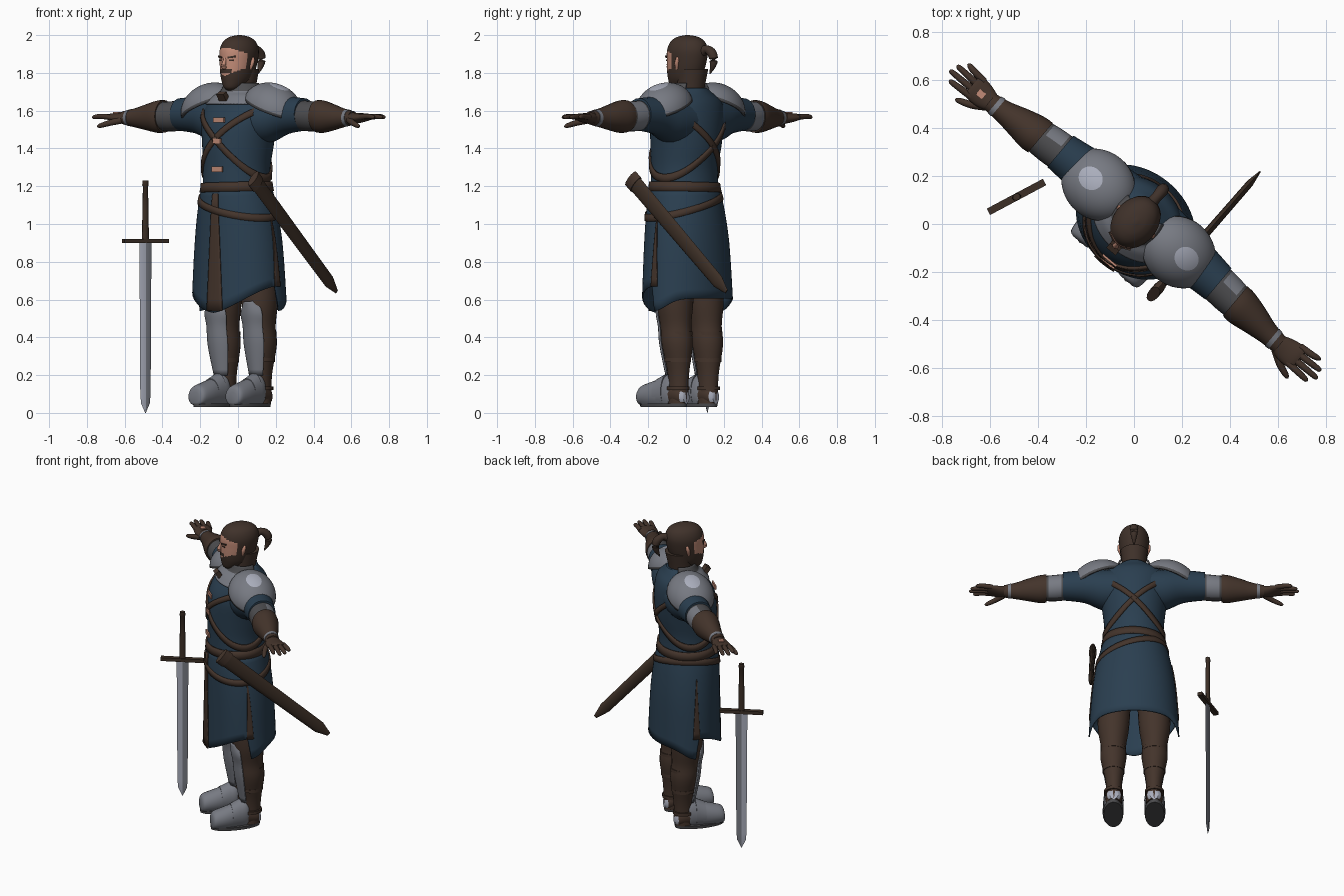
import bpy, bmesh, math
from math import sin, cos, pi, radians
from mathutils import Matrix, Vector

cube = bpy.data.objects.get("Cube")
if cube:
    bpy.data.objects.remove(cube, do_unlink=True)


def material(name, *rgb):
    m = bpy.data.materials.new(name)
    m.use_nodes = True
    m.diffuse_color = (*rgb, 1)
    m.node_tree.nodes["Principled BSDF"].inputs["Base Color"].default_value = (*rgb, 1)
    return m


BLUE = material("blue cloth", .023, .049, .08)
LEATHER = material("brown leather", .057, .034, .024)
HAIR = material("dark brown hair", .05, .031, .023)
SKIN = material("skin", .54, .26, .185)
STEEL = material("steel", .185, .195, .225)
BRIGHT = material("bright steel", .4, .42, .5)
DARK = material("dark steel", .075, .075, .08)
WOOD = material("dark wood", .045, .028, .019)

TURN = Matrix.Rotation(radians(-40), 4, 'Z')
SWORD = Matrix.Translation((-.49, .113, 0)) @ Matrix.Rotation(radians(28), 4, 'Z')
parts = []


def finish(name, bm, mats, rule=None, xf=TURN, thick=0):
    """Colour, place and register one part."""
    bmesh.ops.recalc_face_normals(bm, faces=bm.faces)
    if rule:
        for f in bm.faces:
            f.material_index = rule(f.calc_center_median())
    me = bpy.data.meshes.new(name)
    bm.to_mesh(me)
    bm.free()
    me.transform(xf)
    for m in mats:
        me.materials.append(m)
    ob = bpy.data.objects.new(name, me)
    bpy.context.collection.objects.link(ob)
    if thick:
        mod = ob.modifiers.new("thickness", 'SOLIDIFY')
        mod.thickness, mod.offset = thick, 0
    parts.append(ob)


def sheet(name, rows, mats, closed=True, caps=True, **kw):
    """Skin rows of points with quads."""
    bm = bmesh.new()
    grid = [[bm.verts.new(p) for p in row] for row in rows]
    for a, b in zip(grid, grid[1:]):
        n = len(a)
        for i in range(n if closed else n - 1):
            j = (i + 1) % n
            bm.faces.new((a[i], a[j], b[j], b[i]))
    if closed and caps:
        bm.faces.new(grid[0])
        bm.faces.new(grid[-1])
    finish(name, bm, mats, **kw)


def dense(rings, k=4):
    """Smoothly fill in rings between the given ones."""
    out = []
    for i in range(len(rings) - 1):
        quad = [rings[max(0, min(len(rings) - 1, i + d))] for d in (-1, 0, 1, 2)]
        for s in range(k):
            t = s / k
            out.append(tuple(b + t * (c - a + t * (2*a - 5*b + 4*c - d + t * (3*b - 3*c + d - a))) / 2
                             for a, b, c, d in zip(*quad)))
    return out + [tuple(rings[-1])]


AXES = {'x': lambda t, u, v: (t, u, v), 'y': lambda t, u, v: (u, t, v), 'z': lambda t, u, v: (u, v, t)}


def loft(name, axis, rings, mats, side=1, n=24, k=4, arc=None, grow=0, floor=0, **kw):
    """Rings are (position, centre u, centre v, radius u, radius v)."""
    lo, hi = arc or (0, 2 * pi)
    angles = [lo + (hi - lo) * i / n for i in range(n + 1 if arc else n)]
    rows = []
    for t, u, v, ru, rv in dense(rings, k):
        pts = [AXES[axis](t, u + (ru + grow) * cos(a), v + (rv + grow) * sin(a)) for a in angles]
        rows.append([(side * x, y, max(z, floor)) for x, y, z in pts])
    sheet(name, rows, mats, closed=not arc, **kw)


def tube(name, points, mat, side=1, n=10):
    """Tapered tube through (x, y, z, radius) points."""
    path = dense(points)
    rows = []
    for i, p in enumerate(path):
        a, b = path[max(i - 1, 0)], path[min(i + 1, len(path) - 1)]
        q = (Vector(b[:3]) - Vector(a[:3])).to_track_quat('Z', 'Y')
        rows.append([Vector(p[:3]) + q @ Vector((cos(r), sin(r), 0)) * p[3]
                     for r in (2 * pi * j / n for j in range(n))])
    sheet(name, [[(side * v.x, v.y, v.z) for v in r] for r in rows], [mat])


def box(name, loc, size, mat, rot=None, xf=TURN):
    bm = bmesh.new()
    bmesh.ops.create_cube(bm, size=1)
    bm.transform(Matrix.Translation(loc) @ (rot or Matrix()) @ Matrix.Diagonal((*size, 1)))
    finish(name, bm, [mat], xf=xf)


# Tunic: torso and skirt share one outline
BODY = [(1.72, 0, .04, .08, .08), (1.69, 0, .04, .13, .1), (1.64, 0, .03, .2, .145), (1.55, 0, .01, .21, .182),
        (1.42, 0, 0, .192, .187), (1.3, 0, -.01, .18, .175), (1.2, 0, -.01, .185, .175),
        (1.1, 0, -.005, .212, .19), (.9, 0, .005, .245, .203), (.6, 0, .01, .268, .212), (.5, 0, .01, .272, .214)]
OUTLINE = dense(BODY)


def on_body(a, z, off=0):
    for p, q in zip(OUTLINE, OUTLINE[1:]):
        if q[0] <= z <= p[0]:
            t = (p[0] - z) / (p[0] - q[0])
            _, u, v, ru, rv = (m + t * (n - m) for m, n in zip(p, q))
            return (u + (ru + off) * cos(a), v + (rv + off) * sin(a), z)


def hem(a):
    """Front panels pointed at the middle, back panel with a point at each side."""
    if sin(a) >= -.01:
        return .605 - .065 * abs(cos(a)) ** 10
    return .53 + .14 * abs(cos(a)) ** 1.5


ROUND = [2 * pi * i / 64 for i in range(64)]
loft("torso", 'z', BODY[:7], [BLUE], n=48)
sheet("skirt", [[on_body(a, 1.2 + (hem(a) - 1.2) * t / 12) for a in ROUND] for t in range(13)],
      [BLUE], caps=False, thick=.008)
for name, mid, top, narrow, broad in (("front", .04 - pi/2, 1.16, .09, .19), ("left", -.02, 1.05, .01, .1),
                                      ("right", pi + .02, 1.05, .01, .1)):
    rows = []
    for i in range(11):
        t = i / 10
        w = narrow + (broad - narrow) * t
        rows.append([on_body(mid + w * c / 3, top + (max(hem(mid), .54) - top) * t, .007) for c in range(-3, 4)])
    sheet(name + "_skirt_slit", rows, [LEATHER], closed=False, thick=.006)


# Belts and crossed chest straps
def belt(name, height, slope, wide, dip=0):
    rows = [[on_body(a, height + slope * cos(a) - dip * sin(a) + d * wide, .005) for a in ROUND]
            for d in (-.5, 0, .5)]
    sheet(name, rows, [LEATHER], caps=False, thick=.012)


belt("waist_belt", 1.195, .005, .05)
belt("hip_belt", 1.095, -.06, .038, -.02)
belt("left_chest_strap", 1.43, .185, .042, .02)
belt("right_chest_strap", 1.43, -.185, .042, .02)
for i, (z, w) in enumerate(((1.55, .075), (1.44, .05), (1.29, .07))):
    x, y, _ = on_body(-pi / 2, z, .01)
    box(f"buckle_{i}", (x + .02, y, z), (w, .009, .027), SKIN)

# Steel collar, neck, head and hair
loft("collar", 'z', [(1.635, 0, .025, .205, .158), (1.675, 0, .025, .16, .125), (1.7, 0, .03, .115, .1),
                     (1.745, 0, .03, .09, .085)], [STEEL, DARK], n=40, arc=(-pi - .5, .5), thick=.01,
     rule=lambda c: int(c.z > 1.7))
box("collar_clasp", (0, -.118, 1.665), (.05, .03, .07), LEATHER, Matrix.Rotation(.6, 4, 'X'))
loft("neck", 'z', [(1.62, 0, .03, .07, .07), (1.7, 0, .03, .07, .075), (1.82, 0, .045, .082, .085)], [HAIR])


def face_colour(c):
    front = c.y < -.03 and c.z < 1.935 - c.x * c.x * 4
    lip = abs(c.x) < .022 and 1.787 < c.z < 1.797
    beard = c.z < 1.782 + abs(c.x) * .5 or (1.8 < c.z < 1.818 and abs(c.x) < .036)
    return 1 if front and (lip or not beard) else 0


loft("head", 'z', [(1.705, 0, -.06, .012, .012), (1.722, 0, -.045, .042, .05), (1.76, 0, -.015, .068, .09),
                   (1.8, 0, -.005, .08, .105), (1.86, 0, .005, .089, .115), (1.92, 0, .01, .092, .118),
                   (1.965, 0, .012, .076, .1), (1.99, 0, .012, .045, .062), (2, 0, .012, .008, .01)],
     [HAIR, SKIN], n=64, k=8, rule=face_colour)
tube("nose", [(0, -.1, 1.885, .007), (0, -.116, 1.85, .011), (0, -.118, 1.834, .014), (0, -.105, 1.825, .01)], SKIN)
for s, side in ((1, "left"), (-1, "right")):
    spin = Matrix.Rotation(s * .42, 4, 'Z')
    box(side + "_brow", (s * .038, -.1, 1.884), (.042, .009, .009), HAIR, spin @ Matrix.Rotation(-s * .15, 4, 'Y'))
    box(side + "_eye", (s * .036, -.099, 1.867), (.024, .007, .007), HAIR, spin)
    tube(side + "_ear", [(.08, .005, 1.82, .008), (.088, .01, 1.85, .012), (.09, .016, 1.872, .01),
                         (.086, .014, 1.885, .004)], SKIN, s)
tube("ponytail", [(0, .1, 1.905, .03), (0, .142, 1.925, .022), (0, .182, 1.9, .026), (0, .19, 1.85, .02),
                  (0, .165, 1.795, .003)], HAIR)

for s, side in ((1, "left"), (-1, "right")):
    # Shoulder plate with a worn bright spot and a dark rim
    place = Matrix.Translation((s * .215, .03, 1.612)) @ Matrix.Rotation(s * .38, 4, 'Y')
    tip = place @ Vector((0, 0, .125))
    rim = place.inverted()
    bm = bmesh.new()
    bmesh.ops.create_uvsphere(bm, u_segments=40, v_segments=28, radius=1)
    bmesh.ops.delete(bm, geom=[v for v in bm.verts if v.co.z < -.05], context='VERTS')
    bm.transform(place @ Matrix.Diagonal((.165, .138, .125, 1)))
    finish(side + "_shoulder_plate", bm, [STEEL, BRIGHT, DARK], thick=.012,
           rule=lambda c: 1 if (c - tip).length < .052 else 2 if (rim @ c).z < .012 else 0)

    # Arm
    loft(side + "_sleeve", 'x', [(.1, .03, 1.55, .14, .13), (.2, .035, 1.555, .125, .12), (.3, .04, 1.575, .1, .1),
                                 (.43, .035, 1.58, .085, .086)], [BLUE], s)
    loft(side + "_arm_band", 'x', [(.41, .035, 1.575, .08, .08), (.48, .03, 1.57, .08, .08),
                                   (.55, .025, 1.57, .074, .076)], [DARK, STEEL], s,
         rule=lambda c: int(c.y > .045 and abs(abs(c.x) - .48) < .04))
    loft(side + "_forearm_glove", 'x', [(.53, .025, 1.57, .08, .086), (.57, .022, 1.568, .08, .086),
                                        (.64, .018, 1.565, .066, .07), (.72, .01, 1.562, .048, .05),
                                        (.79, .005, 1.562, .04, .036)], [LEATHER], s)
    loft(side + "_wrist_band", 'x', [(.745, .008, 1.562, .047, .046), (.765, .007, 1.562, .045, .042)], [STEEL], s)
    loft(side + "_palm", 'x', [(.77, .005, 1.562, .036, .03), (.82, .006, 1.56, .052, .027),
                               (.87, .01, 1.565, .056, .021), (.89, .012, 1.567, .05, .015)], [LEATHER], s)
    for i, reach in enumerate((.975, 1, .99, .96)):
        y = -.03 + i * .028
        tube(f"{side}_finger_{i}", [(.86, y, 1.565, .015), (.92, y * 1.1, 1.57, .014),
                                    (reach - .012, y * 1.2, 1.566, .011), (reach, y * 1.22, 1.564, .004)], LEATHER, s)
    tube(side + "_thumb", [(.79, -.02, 1.55, .02), (.84, -.055, 1.535, .016), (.89, -.075, 1.52, .012),
                           (.905, -.08, 1.515, .004)], LEATHER, s)

    # Leg and armoured boot
    leg = [(.75, .12, .03, .1, .1), (.58, .125, .03, .094, .098), (.46, .125, .035, .077, .086),
           (.36, .125, .045, .078, .085), (.2, .122, .05, .05, .06), (.05, .122, .045, .048, .06)]
    loft(side + "_leg", 'z', leg, [LEATHER], s)
    loft(side + "_greave", 'z', [(.59, .125, .03, .045, .096), (.53, .125, .03, .084, .094)] + leg[2:5],
         [STEEL], s, arc=(radians(-140), radians(-40)), grow=.008, thick=.01)
    for i, z in enumerate((.13, .28, .42)):
        loft(f"{side}_leg_strap_{i}", 'z', [(z + d, .124, .045, .05 + z * .06, .063 + z * .05) for d in (-.01, .01)],
             [LEATHER], s)
    loft(side + "_boot_plate", 'y', [(-.202, .128, .08, .034, .03), (-.188, .128, .088, .056, .055),
                                     (-.13, .127, .095, .064, .068), (-.05, .125, .105, .061, .082),
                                     (.005, .123, .115, .057, .095), (.025, .123, .115, .05, .085)],
         [STEEL], s, floor=.045)
    loft(side + "_instep_plate", 'y', [(-.08, .126, .105, .063, .077), (-.02, .124, .115, .062, .095)],
         [STEEL], s, floor=.05)
    loft(side + "_heel", 'y', [(.02, .123, .1, .052, .06), (.08, .122, .09, .047, .05), (.105, .122, .08, .025, .03)],
         [LEATHER, BRIGHT], s, floor=.045, rule=lambda c: int(c.y > .085 and c.z > .06))
    loft(side + "_sole", 'z', [(.03, .125, -.05, .059, .152), (.05, .125, -.05, .062, .156)], [DARK], s, k=1)

box("glove_tear", (-.837, .004, 1.588), (.032, .03, .008), SKIN)

# Scabbard on the left hip, flat side facing out
start, end = Vector((.25, -.165, 1.235)), Vector((.262, .485, .655))
along = (end - start).normalized()
across = along.cross(Vector((1, 0, 0))).normalized()
axes = Matrix((across.cross(along), across, along)).transposed().to_4x4()
hang = TURN @ Matrix.Translation(start) @ axes
length = (end - start).length
loft("scabbard", 'z', [(0, 0, 0, .018, .046), (length * .93, 0, 0, .015, .038),
                       (length + .02, 0, 0, .004, .012)], [WOOD], n=12, k=1, xf=hang, floor=-1)
loft("scabbard_mouth", 'z', [(-.01, 0, 0, .023, .051), (.04, 0, 0, .023, .051)],
     [LEATHER], n=12, k=1, xf=hang, floor=-1)

# Free-standing sword, point down
loft("sword_blade", 'z', [(0, 0, 0, .002, .001), (.05, 0, 0, .026, .007), (.1, 0, 0, .031, .008),
                          (.9, 0, 0, .036, .009)], [BRIGHT, STEEL], n=4, k=1, xf=SWORD,
     rule=lambda c: int(c.x > 0))
box("sword_guard", (0, 0, .91), (.265, .03, .022), WOOD, xf=SWORD)
loft("sword_grip", 'z', [(.91, 0, 0, .02, .014), (1.08, 0, 0, .017, .013), (1.2, 0, 0, .014, .012),
                         (1.205, 0, 0, .018, .015), (1.23, 0, 0, .016, .014)], [WOOD], n=12, k=1, xf=SWORD)

# Smooth shading with crisp edges
bpy.ops.object.select_all(action='DESELECT')
for ob in parts:
    ob.select_set(True)
bpy.context.view_layer.objects.active = parts[0]
bpy.ops.object.shade_smooth_by_angle(angle=radians(40))
